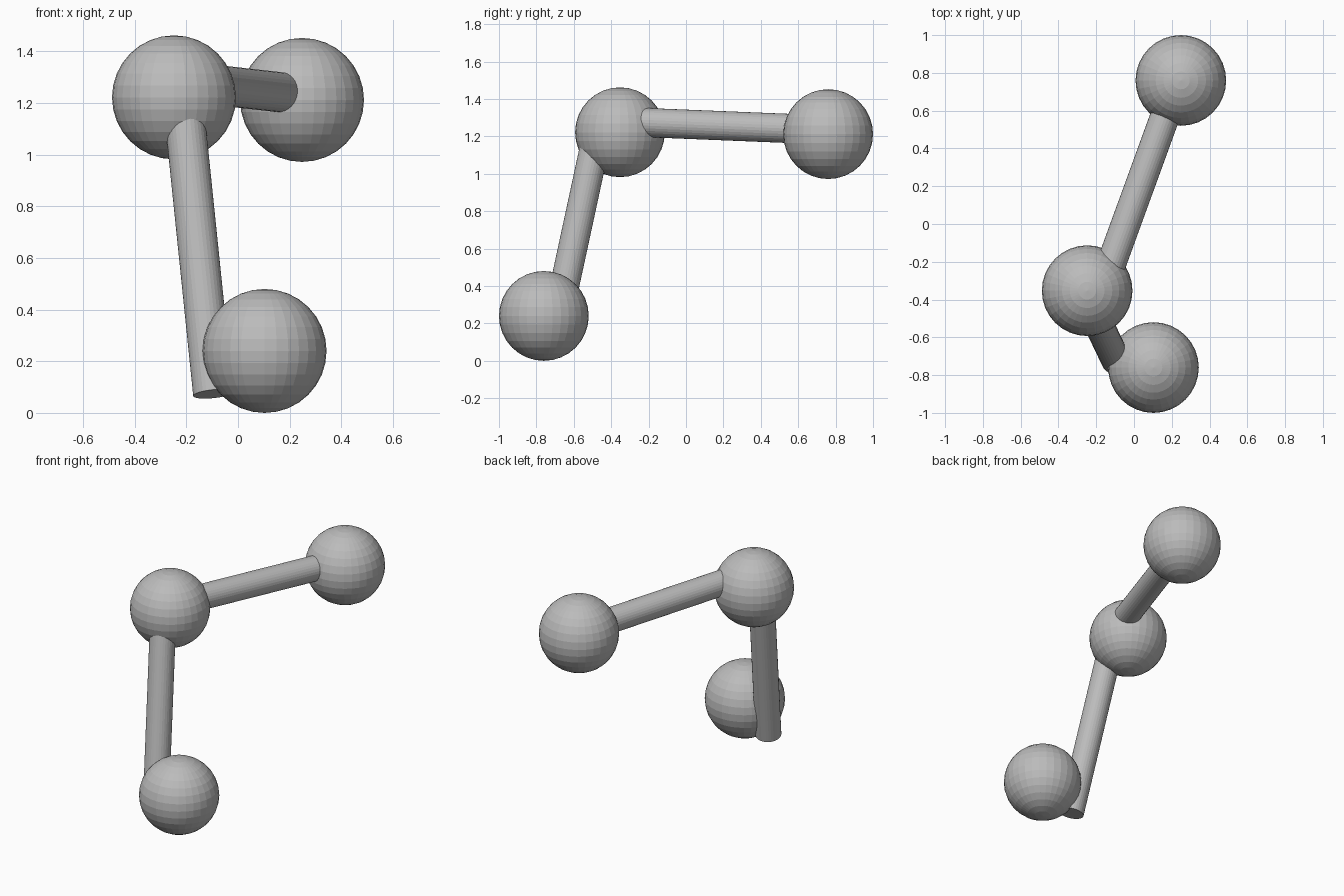
import bpy
from mathutils import Vector

if "Cube" in bpy.data.objects:
    bpy.data.objects.remove(bpy.data.objects["Cube"])

grey = bpy.data.materials.new("plain grey")
grey.diffuse_color = (0.5, 0.5, 0.5, 1)
grey.use_nodes = True
grey.node_tree.nodes["Principled BSDF"].inputs["Base Color"].default_value = grey.diffuse_color


def ball(name, centre):
    bpy.ops.mesh.primitive_uv_sphere_add(segments=32, ring_count=16, radius=0.24, location=centre)
    obj = bpy.context.object
    obj.name = name
    obj.data.materials.append(grey)


def rod(name, start, end):
    a, b = Vector(start), Vector(end)
    bpy.ops.mesh.primitive_cylinder_add(vertices=32, radius=0.078, depth=(b - a).length,
                                        location=(a + b) / 2)
    obj = bpy.context.object
    obj.name = name
    obj.rotation_euler = (b - a).to_track_quat('Z', 'Y').to_euler()
    obj.data.materials.append(grey)


# Three faceted balls
ball("middle_ball", (-0.248, -0.353, 1.222))
ball("rear_ball", (0.248, 0.76, 1.212))
ball("lower_ball", (0.103, -0.76, 0.24))

# Rods joining the balls, slightly off their centres
rod("upright_rod", (-0.096, -0.72, 0.0735), (-0.211, -0.479, 1.19))
rod("upper_rod", (-0.160, -0.32, 1.278), (0.215, 0.71, 1.236))
